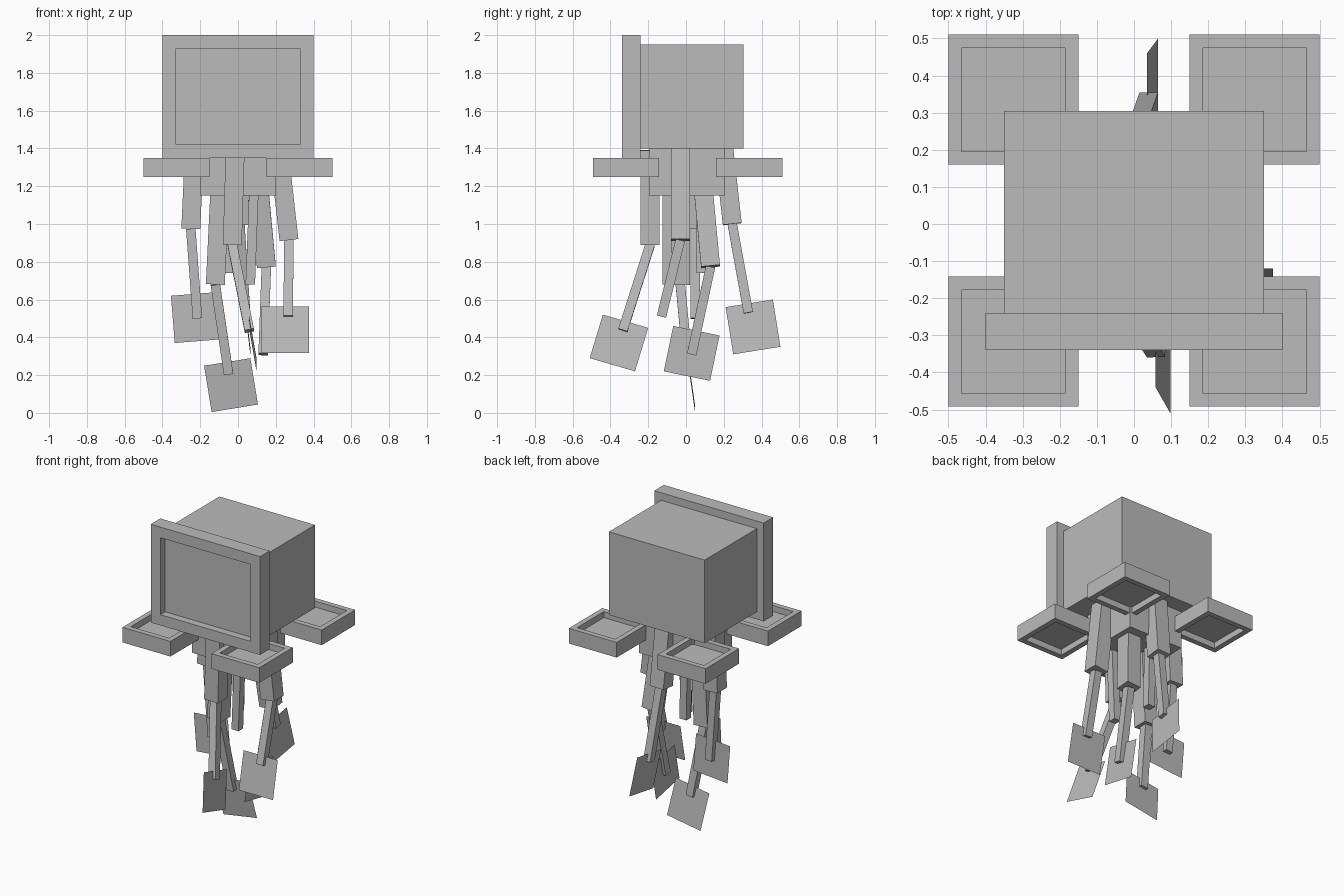
import bpy, bmesh
from mathutils import Vector, Matrix

cube = bpy.data.objects.get("Cube")
if cube:
    bpy.data.objects.remove(cube, do_unlink=True)

grey = bpy.data.materials.new("plain_grey")
grey.use_nodes = True
colour = (0.5, 0.5, 0.5, 1)
grey.diffuse_color = colour
grey.node_tree.nodes["Principled BSDF"].inputs["Base Color"].default_value = colour


def finish(name, bm):
    mesh = bpy.data.meshes.new(name)
    bm.to_mesh(mesh)
    bm.free()
    mesh.materials.append(grey)
    obj = bpy.data.objects.new(name, mesh)
    bpy.context.collection.objects.link(obj)
    return obj


def box(name, centre, size, pockets=(), margin=0.05, depth=0.04):
    """Box with rectangular pockets sunk into the faces that look along the given normals."""
    bm = bmesh.new()
    bmesh.ops.create_cube(bm, size=1)
    bmesh.ops.scale(bm, vec=size, verts=bm.verts)
    bm.normal_update()
    for normal in pockets:
        n = Vector(normal)
        face = next(f for f in bm.faces if f.normal.dot(n) > 0.9)
        bmesh.ops.inset_individual(bm, faces=[face], thickness=margin)
        bmesh.ops.inset_individual(bm, faces=[face], thickness=0)
        bmesh.ops.translate(bm, vec=-n * depth, verts=face.verts)
        bm.normal_update()
    bmesh.ops.translate(bm, vec=centre, verts=bm.verts)
    return finish(name, bm)


def beam(name, start, end, width):
    """Square bar between two points."""
    a, b = Vector(start), Vector(end)
    axis = a - b
    bm = bmesh.new()
    bmesh.ops.create_cube(bm, size=1)
    bmesh.ops.scale(bm, vec=(width, width, axis.length), verts=bm.verts)
    turn = Vector((0, 0, 1)).rotation_difference(axis).to_matrix().to_4x4()
    bm.transform(Matrix.Translation((a + b) / 2) @ turn)
    return finish(name, bm)


def paddle(name, centre, across, along):
    """Flat square sheet spanned by two edge vectors."""
    c, u, v = Vector(centre), Vector(across) / 2, Vector(along) / 2
    bm = bmesh.new()
    bm.faces.new([bm.verts.new(p) for p in (c - u - v, c + u - v, c + u + v, c - u + v)])
    return finish(name, bm)


# Head, screen frame and hub
box("head", (0, 0.03, 1.675), (0.7, 0.55, 0.55))
box("screen_frame", (0, -0.29, 1.675), (0.8, 0.1, 0.65), [(0, -1, 0)], 0.1, 0.05)
box("hub", (0, 0.003, 1.275), (0.4, 0.4, 0.25))

# Four square rotor pods, hollowed above and below
for side, x in (("left", 0.325), ("right", -0.325)):
    for end, y in (("front", -0.317), ("back", 0.335)):
        box(f"{end}_{side}_pod", (x, y, 1.3), (0.35, 0.35, 0.1), [(0, 0, 1), (0, 0, -1)])

# Tentacles: shoulder, joint, tip, then paddle centre and its two edges
tentacles = {
    "right_outer": ((-0.23, 0.05, 1.4), (-0.25, 0.05, 0.975), (-0.215, 0.05, 0.5),
                    (-0.22, 0.045, 0.505), (0.25, 0, 0.02), (-0.02, 0, 0.25)),
    "left_outer": ((0.215, -0.03, 1.4), (0.27, -0.03, 0.915), (0.265, -0.13, 0.51),
                   (0.25, -0.145, 0.44), (0.25, 0, 0), (0, 0.05, 0.245)),
    "right_inner": ((-0.095, -0.03, 1.2), (-0.12, -0.03, 0.68), (-0.05, 0.015, 0.205),
                    (-0.037, 0.03, 0.147), (0.245, 0, 0.04), (-0.04, -0.035, 0.245)),
    "front": ((-0.015, -0.19, 1.39), (-0.03, -0.19, 0.89), (0.06, -0.335, 0.435),
              (0.078, -0.355, 0.37), (0, 0.24, -0.07), (-0.04, 0.07, 0.23)),
    "left_inner": ((0.11, 0.09, 1.2), (0.15, 0.13, 0.775), (0.133, 0.03, 0.31),
                   (0.13, 0.03, 0.315), (0, 0.245, -0.05), (0, 0.05, 0.24)),
    "back": ((0, 0.2, 1.4), (0.01, 0.245, 1.0), (0.04, 0.33, 0.53),
             (0.05, 0.355, 0.455), (0, 0.25, 0.04), (-0.03, -0.04, 0.25)),
}
for name, (shoulder, joint, tip, centre, across, along) in tentacles.items():
    beam(name + "_upper_arm", shoulder, joint, 0.1)
    beam(name + "_lower_arm", joint, tip, 0.05)
    paddle(name + "_paddle", centre, across, along)

# Two short bare feelers under the hub
beam("front_feeler", (0.085, -0.1, 1.2), (0.065, -0.1, 0.68), 0.05)
beam("back_feeler", (-0.06, 0.08, 1.2), (-0.05, 0.08, 0.74), 0.05)
